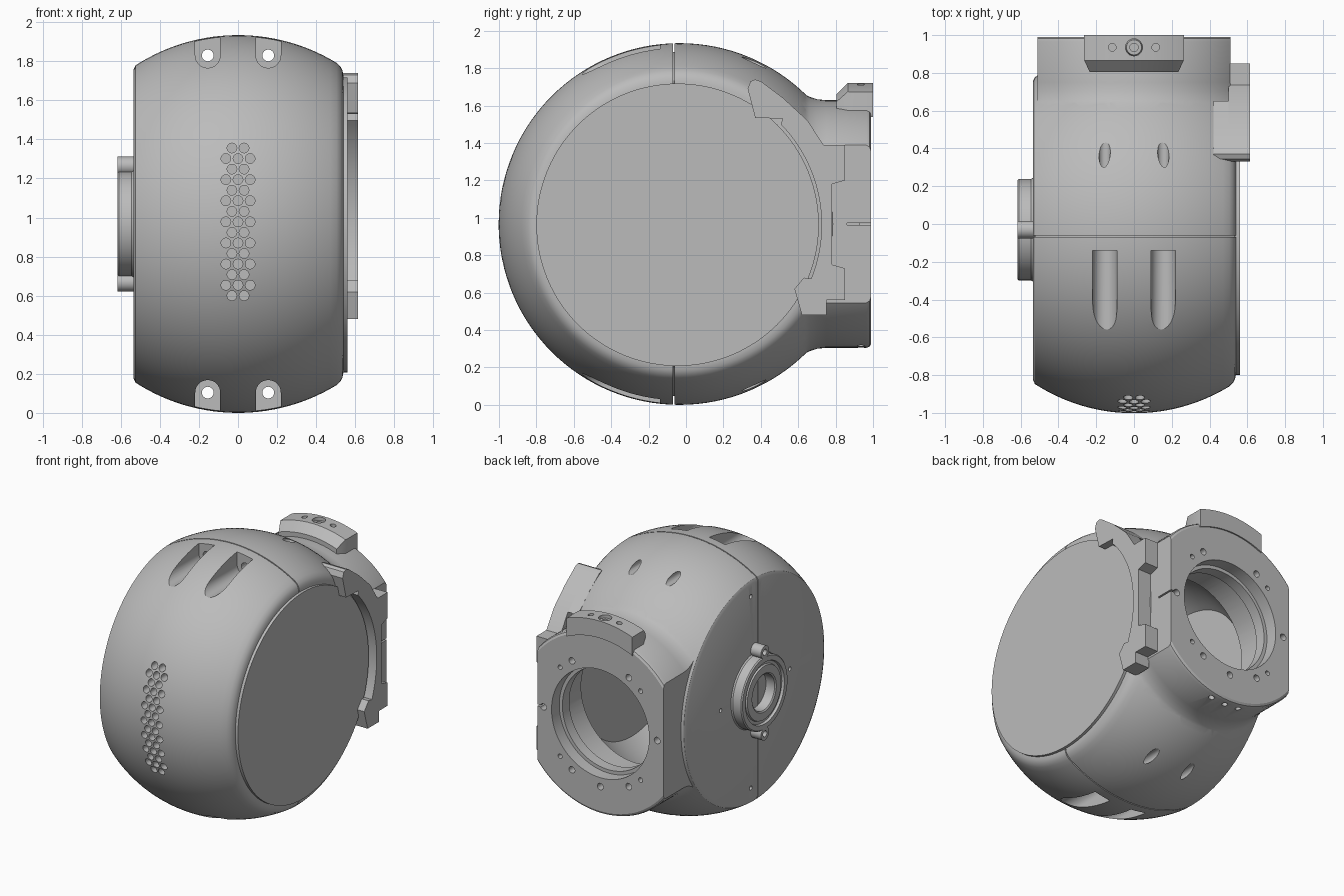
import bpy, bmesh
from math import sin, cos, pi, sqrt, radians, asin

if "Cube" in bpy.data.objects:
    bpy.data.objects.remove(bpy.data.objects["Cube"])

CY, CZ, R = -0.035, 0.967, 0.967      # centre and radius of the ball housing
SEAM = -0.065

grey = bpy.data.materials.new("housing_grey")
grey.use_nodes = True
GREY = (0.5, 0.5, 0.5, 1)
grey.diffuse_color = GREY
grey.node_tree.nodes["Principled BSDF"].inputs["Base Color"].default_value = GREY


def place(axis, t, a, b):
    return {"X": (t, a, b), "Y": (a, t, b), "Z": (a, b, t)}[axis]


def finish(name, bm):
    bmesh.ops.remove_doubles(bm, verts=bm.verts, dist=1e-5)
    bmesh.ops.recalc_face_normals(bm, faces=bm.faces)
    mesh = bpy.data.meshes.new(name)
    bm.to_mesh(mesh)
    bm.free()
    mesh.materials.append(grey)
    ob = bpy.data.objects.new(name, mesh)
    bpy.context.collection.objects.link(ob)
    return ob


def add_prism(bm, axis, pts, t0, t1):
    ends = [[bm.verts.new(place(axis, t, a, b)) for a, b in pts] for t in (t0, t1)]
    for ring in ends:
        bm.faces.new(ring)
    for i in range(len(pts)):
        j = (i + 1) % len(pts)
        bm.faces.new((ends[0][i], ends[0][j], ends[1][j], ends[1][i]))


def prisms(name, axis, items):
    """Several separate extruded outlines in one object."""
    bm = bmesh.new()
    for pts, t0, t1 in items:
        add_prism(bm, axis, pts, t0, t1)
    return finish(name, bm)


def arc(a, b, r, start=0, end=360, n=24):
    full = end - start == 360
    steps = n if full else n + 1
    return [(a + r * cos(radians(start + (end - start) * i / n)),
             b + r * sin(radians(start + (end - start) * i / n))) for i in range(steps)]


def rect(a0, a1, b0, b1):
    return [(a0, b0), (a1, b0), (a1, b1), (a0, b1)]


def lathe(name, axis, centre, profile, seg=96):
    """Revolve (position along axis, radius) points, closing the profile."""
    bm = bmesh.new()
    rings = [[bm.verts.new(place(axis, t, a, b)) for a, b in arc(*centre, r, n=seg)] if r
             else [bm.verts.new(place(axis, t, *centre))] * seg for t, r in profile]
    for i in range(len(rings)):
        p, q = rings[i - 1], rings[i]
        for k in range(seg):
            m = (k + 1) % seg
            face = list(dict.fromkeys((p[k], p[m], q[m], q[k])))
            if len(face) > 2:
                bm.faces.new(face)
    return finish(name, bm)


def combine(ob, other, operation="DIFFERENCE"):
    mod = ob.modifiers.new("join", "BOOLEAN")
    mod.operation, mod.object, mod.solver = operation, other, "EXACT"
    bpy.context.view_layer.update()
    dg = bpy.context.evaluated_depsgraph_get()
    mesh = bpy.data.meshes.new_from_object(ob.evaluated_get(dg))
    ob.modifiers.clear()
    ob.data = mesh
    bpy.data.objects.remove(other)


def ball(r, x0, x1, n=28):
    a0, a1 = asin(x0 / r), asin(x1 / r)
    return [(r * sin(a0 + (a1 - a0) * i / n), r * cos(a0 + (a1 - a0) * i / n)) for i in range(n + 1)]


# Ball housing with flattened, rounded sides
housing = lathe("housing", "X", (CY, CZ),
                [(-0.535, 0), (-0.535, 0.79)] + ball(R, -0.525, 0.505)
                + [(0.525, 0.805), (0.535, 0.785), (0.54, 0.76), (0.54, 0)], 128)

# Rear neck that flares into the ball and has flat sides
neck = lathe("neck", "Y", (0, CZ),
             [(0.3, 0), (0.3, 0.68), (0.56, 0.755), (0.59, 0.728), (0.62, 0.703), (0.66, 0.68),
              (0.7, 0.667), (0.75, 0.662), (0.965, 0.662), (0.982, 0.655), (0.99, 0.64), (0.99, 0)])
combine(neck, prisms("neck_sides", "Y", [(rect(-0.51, 0.51, 0, 2), 0.2, 1.2)]), "INTERSECT")
combine(housing, neck, "UNION")

# Hollow inside and stepped rear opening
combine(housing, lathe("cavity", "X", (CY, CZ), [(-0.46, 0)] + ball(0.76, -0.46, 0.46) + [(0.46, 0)]))
combine(housing, lathe("rear_opening", "Y", (0, CZ),
                       [(0.45, 0), (0.45, 0.44), (0.82, 0.44), (0.82, 0.37), (0.9, 0.37),
                        (0.9, 0.395), (1.1, 0.395), (1.1, 0)]))

# Bolt channels at top and bottom, with bolt holes running to the back
channels, bolts = [], []
for side in (-1, 1):
    for up in (-1, 1):
        x, z = side * 0.155, CZ + up * 0.863
        outline = arc(x, z, 0.064, 180, 360 if up > 0 else 0, 16)
        outline += [(x + 0.064, z + up * 0.3), (x - 0.064, z + up * 0.3)]
        channels.append((outline, -1.2, -0.14))
        bolts.append((arc(x, z, 0.03), -0.3, 1.1))
combine(housing, prisms("bolt_channels", "Y", channels))
combine(housing, prisms("bolt_holes", "Y", bolts))

# Honeycomb of shallow front vents
vents = []
for row in range(15):
    z = 0.6 + row * 0.054
    for x in ((-0.031, 0.031) if row % 2 == 0 else (-0.062, 0, 0.062)):
        surface = CY - sqrt(R * R - x * x - (z - CZ) ** 2)
        vents.append((arc(x, z, 0.025, n=16), -1.1, surface + 0.06))
combine(housing, prisms("vents", "Y", vents))

# Seam between front and rear halves
combine(housing, lathe("seam", "Y", (0, CZ), [(SEAM - 0.004, 0.92), (SEAM - 0.004, 1.1),
                                              (SEAM + 0.004, 1.1), (SEAM + 0.004, 0.92)]))
combine(housing, prisms("side_seam", "X", [(rect(SEAM - 0.004, SEAM + 0.004, 0.1, 1.85), -0.6, -0.525)]))

# Flange screw holes, neck slit, lower pin holes and side pin holes
screws = [(arc(0.46 * cos(radians(a)), CZ + 0.46 * sin(radians(a)), r, n=16), 0.93, 1.1)
          for a, r in [(d, 0.024) for d in (0, 60, 90, 120, 180, 240, 270, 300)]
          + [(d, 0.017) for d in (45, 135, 225, 315)]]
combine(housing, prisms("flange_holes", "Y", screws))
combine(housing, prisms("neck_slit", "X", [(rect(0.86, 1.1, CZ - 0.006, CZ + 0.006), 0.46, 0.6)]))
combine(housing, prisms("pin_holes", "Z", [(arc(x, 0.935, 0.02, n=16), 0.2, 0.37) for x in (-0.115, 0, 0.115)]))
combine(housing, prisms("side_pins", "X", [(arc(CY + dy, CZ + dz, 0.015, n=12), -0.6, -0.5)
                                           for dy, dz in ((0.4, 0), (-0.4, 0), (0.05, 0.7), (0.05, -0.7))]))

# Large cover disc on one side
cover = lathe("side_cover", "X", (-0.045, 0.963), [(0.5, 0), (0.5, 0.755), (0.56, 0.755), (0.56, 0)], 128)

# Bearing boss with two screw ears on the other side
bearing = lathe("bearing_boss", "X", (-0.03, CZ),
                [(-0.5, 0), (-0.5, 0.275), (-0.535, 0.275), (-0.545, 0.268), (-0.61, 0.268), (-0.618, 0.26),
                 (-0.618, 0.225), (-0.6, 0.22), (-0.6, 0.2), (-0.612, 0.195), (-0.612, 0.14),
                 (-0.605, 0.13), (-0.52, 0.13), (-0.52, 0)], 64)
parts = [housing, cover, bearing]
for word, s in (("upper", 1), ("lower", -1)):
    parts.append(lathe(word + "_bearing_ear", "X", (-0.03, CZ + s * 0.298),
                       [(-0.5, 0), (-0.5, 0.047), (-0.618, 0.047), (-0.618, 0.022), (-0.56, 0.022), (-0.56, 0)], 32))

# Latch bracket hugging the rear edge of the cover
hook = [(0.515, 1.53), (0.37, 1.535), (0.33, 1.69), (0.345, 1.73), (0.37, 1.74), (0.4, 1.73),
        (0.52, 1.64), (0.65, 1.52)]
tabs = [(0.735, 1.39), (0.85, 1.39), (0.85, 1.2), (0.78, 1.18), (0.78, 0.75), (0.85, 0.73),
        (0.85, 0.56), (0.75, 0.56), (0.75, 0.48), (0.62, 0.48), (0.58, 0.62), (0.63, 0.68)]
parts.append(prisms("latch_bracket", "X", [(hook + tabs + arc(-0.045, 0.963, 0.77, -22, 44), 0.5, 0.615)]))
parts.append(prisms("latch_hook", "X", [(hook, 0.42, 0.55)]))

# Curved clamp pad on top of the neck
pad = lathe("clamp_pad", "Y", (0, CZ), [(0.805, 0.63), (0.805, 0.695), (0.865, 0.755), (1, 0.755), (1, 0.63)], 128)
wedge = [(-0.235, 0.805), (0.235, 0.805), (0.265, 0.87), (0.265, 1.1), (-0.265, 1.1), (-0.265, 0.87)]
combine(pad, prisms("pad_outline", "Z", [(wedge, 1.3, 2)]), "INTERSECT")
combine(pad, prisms("pad_holes", "Z", [(arc(x, 0.935, r), 1.67, 1.9)
                                       for x, r in ((-0.115, 0.02), (0, 0.045), (0.115, 0.02))]))
parts.append(pad)
parts.append(lathe("clamp_insert", "Z", (0, 0.935), [(1.66, 0.05), (1.7, 0.04), (1.7, 0.022), (1.66, 0.022)], 32))

# Smooth curved surfaces while keeping edges crisp
bpy.ops.object.select_all(action="DESELECT")
for ob in parts:
    ob.select_set(True)
bpy.context.view_layer.objects.active = housing
bpy.ops.object.shade_smooth_by_angle(angle=radians(28))
